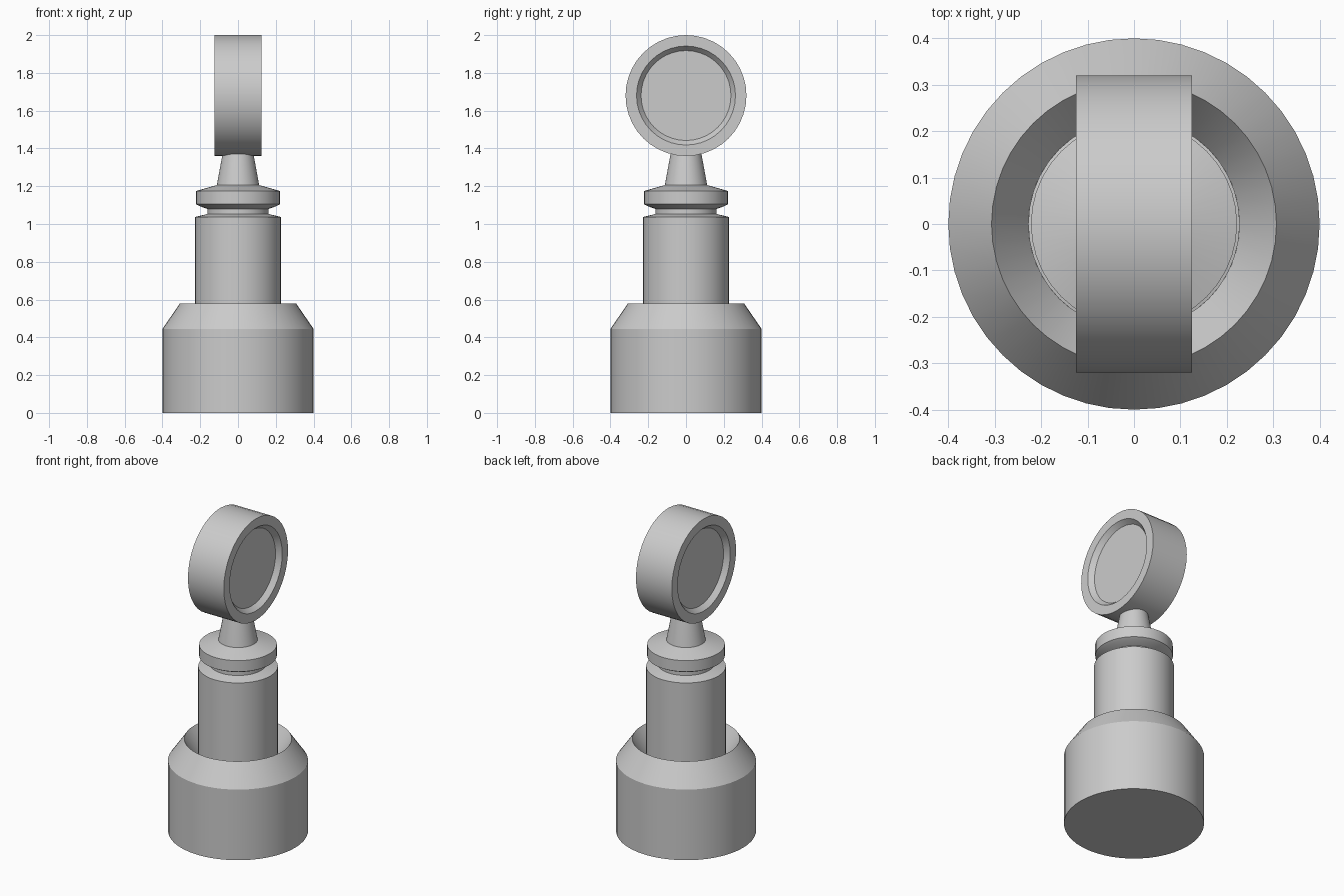
import bpy, bmesh
from math import sin, cos, pi, radians

if "Cube" in bpy.data.objects:
    bpy.data.objects.remove(bpy.data.objects["Cube"])


def lathe(name, profile, sides, axis="Z", centre=(0, 0, 0)):
    """Revolve (radius, height) points; radius 0 becomes a single pole."""
    bm = bmesh.new()
    rings = []
    for r, h in profile:
        n = sides if r > 0 else 1
        ring = []
        for i in range(n):
            a = 2 * pi * i / sides
            u, v = r * cos(a), r * sin(a)
            p = (u, v, h) if axis == "Z" else (h, u, v)
            ring.append(bm.verts.new([p[k] + centre[k] for k in range(3)]))
        rings.append(ring)
    for lo, hi in zip(rings, rings[1:]):
        for i in range(sides):
            j = (i + 1) % sides
            if len(lo) == 1:
                bm.faces.new((lo[0], hi[j], hi[i]))
            elif len(hi) == 1:
                bm.faces.new((lo[i], lo[j], hi[0]))
            else:
                bm.faces.new((lo[i], lo[j], hi[j], hi[i]))
    bmesh.ops.recalc_face_normals(bm, faces=bm.faces)
    mesh = bpy.data.meshes.new(name)
    bm.to_mesh(mesh)
    bm.free()
    obj = bpy.data.objects.new(name, mesh)
    bpy.context.collection.objects.link(obj)
    bpy.ops.object.select_all(action="DESELECT")
    obj.select_set(True)
    bpy.context.view_layer.objects.active = obj
    bpy.ops.object.shade_smooth_by_angle(angle=radians(25))
    return obj


# Wide foot with chamfered shoulder and a funnel-shaped socket
lathe("base", [(0, 0), (0.40, 0), (0.40, 0.445), (0.307, 0.58),
               (0.228, 0.46), (0, 0.46)], 48)

# Shaft, groove, collar and tapered neck in one turned piece
lathe("stem", [(0, 0.44), (0.228, 0.44), (0.228, 1.037), (0.162, 1.053),
               (0.162, 1.08), (0.205, 1.095), (0.222, 1.105),
               (0.222, 1.175), (0.112, 1.206), (0.082, 1.37), (0.078, 1.39),
               (0, 1.39)], 40)

# Upright disc facing sideways, dished on both faces
half = [(0, 0.095), (0.238, 0.095), (0.262, 0.125), (0.32, 0.125)]
disc_profile = [(r, -h) for r, h in half] + half[::-1]
lathe("head_disc", disc_profile, 40, axis="X", centre=(0, 0, 1.68))
